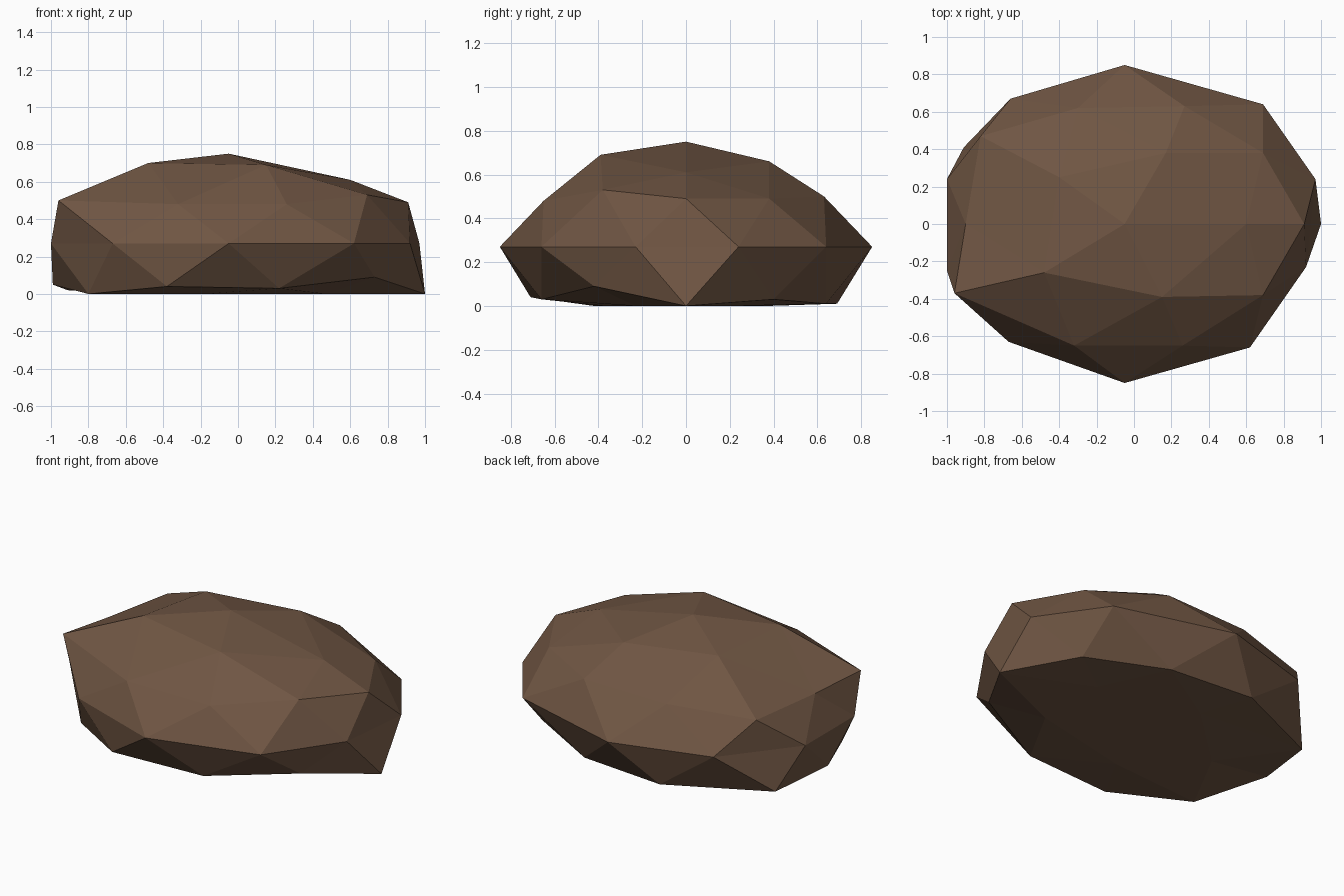
import bpy
import bmesh
import math

default_cube = bpy.data.objects.get("Cube")
if default_cube:
    bpy.data.objects.remove(default_cube, do_unlink=True)


def make_material(name, colour):
    material = bpy.data.materials.new(name)
    material.use_nodes = True
    material.diffuse_color = colour
    shader = material.node_tree.nodes["Principled BSDF"]
    shader.inputs["Base Color"].default_value = colour
    shader.inputs["Roughness"].default_value = 0.9
    return material


# Chiselled upper rings of the boulder, anticlockwise from the +x side
crown = [(.6, 0, .61), (.17, .38, .66), (-.4, .25, .68),
         (-.48, -.26, .7), (.15, -.39, .69)]
shoulder = [(.91, 0, .49), (.27, .63, .5), (-.82, .47, .47),
            (-.96, -.37, .5), (.26, -.65, .48)]
shoulder_gaps = [(.69, .38, .49), (-.3, .62, .49), (-.9, 0, .48),
                 (-.32, -.65, .48), (.69, -.38, .53)]

# Widest ring, all at one height
WAIST = .27
waist = [(x, y, WAIST) for x, y in [
    (.97, .24), (.69, .64), (-.05, .85), (-.66, .67), (-1, .24),
    (-1, -.25), (-.67, -.63), (-.05, -.85), (.62, -.66), (.92, -.23)]]

# Undercut rings close to the ground
foot = [(.72, .4, .03), (-.3, .69, .01), (-.99, 0, .05),
        (-.38, -.71, .04), (.73, -.42, .09)]
foot_gaps = [(1, 0, 0), (.26, .64, .01), (-.91, .41, .02),
             (-.8, -.42, 0), (.22, -.66, .03)]

# Each ring of the faceted ball: unit height, first angle, new positions
rings = [
    (.85, 0, crown),
    (.53, 36, shoulder_gaps),
    (.45, 0, shoulder),
    (0, 18, waist),
    (-.45, 36, foot),
    (-.53, 0, foot_gaps),
]


def sculpt(vertex):
    """Move one vertex of the unit ball to its place on the boulder."""
    x, y, z = vertex.co
    for height, start, places in rings:
        if abs(z - height) < .03:
            turn = (math.degrees(math.atan2(y, x)) - start) / 360
            vertex.co = places[round(turn * len(places)) % len(places)]
            return
    if z > 0:
        vertex.co = (-.05, 0, .75)
    else:
        # Flat resting face
        vertex.co = (x * 1.1, y * .75, 0)


mesh = bpy.data.meshes.new("boulder")
bm = bmesh.new()
bmesh.ops.create_icosphere(bm, subdivisions=2, radius=1)
for vertex in bm.verts:
    sculpt(vertex)
bmesh.ops.recalc_face_normals(bm, faces=bm.faces[:])
for face in bm.faces:
    face.smooth = False
bm.to_mesh(mesh)
bm.free()

boulder = bpy.data.objects.new("boulder", mesh)
bpy.context.scene.collection.objects.link(boulder)
mesh.materials.append(make_material("brown_stone", (.16, .092, .056, 1)))
